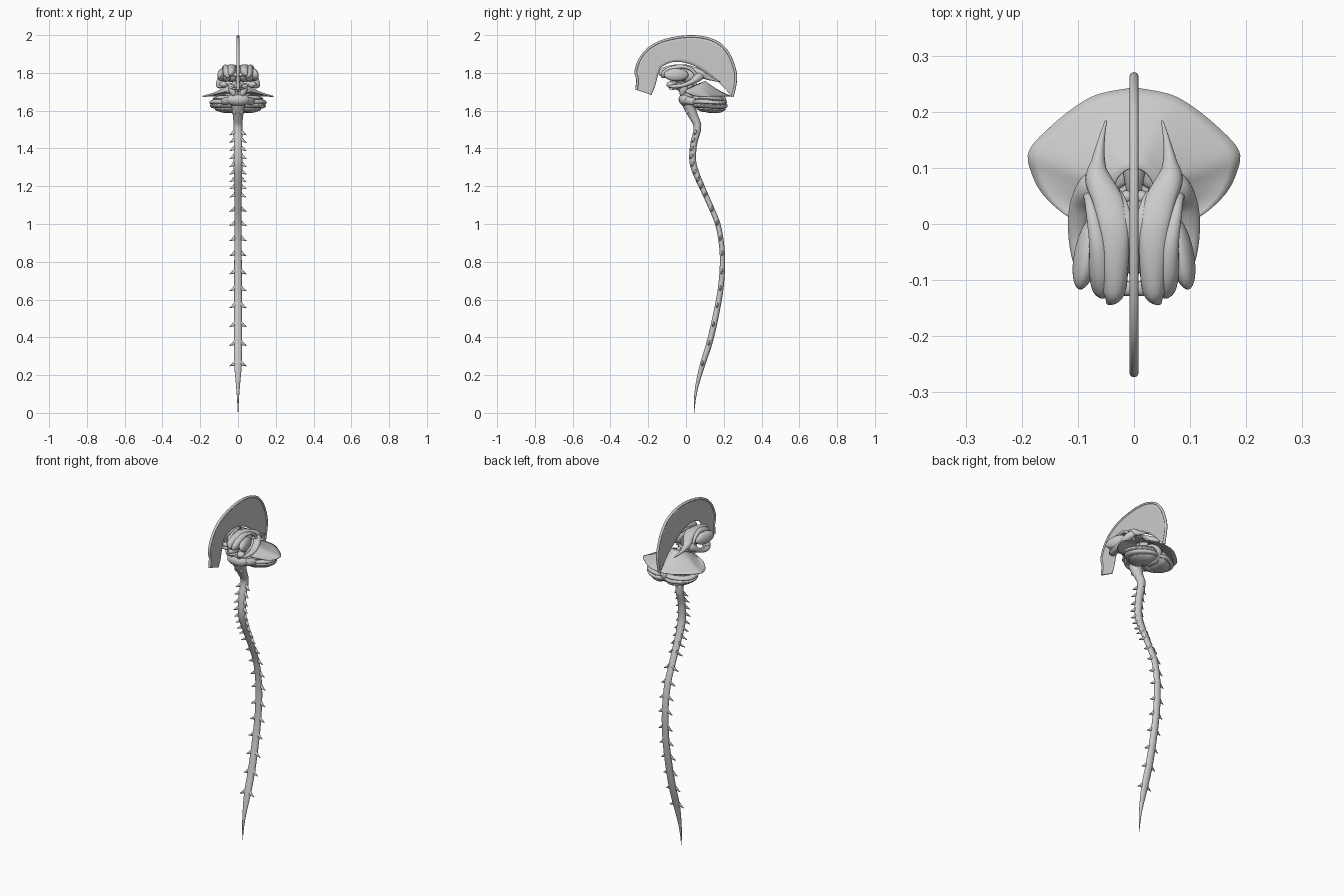
import bpy, bmesh, math
from mathutils import Vector


def finish(name, bm, mirror=False, angle=60):
    bmesh.ops.recalc_face_normals(bm, faces=bm.faces)
    me = bpy.data.meshes.new(name)
    bm.to_mesh(me)
    bm.free()
    ob = bpy.data.objects.new(name, me)
    bpy.context.collection.objects.link(ob)
    if mirror:
        ob.modifiers.new("mirror", 'MIRROR')
    for p in me.polygons:
        p.use_smooth = True
    bpy.ops.object.select_all(action='DESELECT')
    ob.select_set(True)
    bpy.context.view_layer.objects.active = ob
    bpy.ops.object.shade_smooth_by_angle(angle=math.radians(angle))
    return ob


def spline(pts, n):
    """Catmull-Rom through tuples of any length."""
    out = []
    for i in range(len(pts) - 1):
        a, b = pts[max(i - 1, 0)], pts[i]
        c, d = pts[i + 1], pts[min(i + 2, len(pts) - 1)]
        for k in range(n):
            t = k / n
            out.append([0.5 * (2*q + (r-p)*t + (2*p-5*q+4*r-s)*t*t + (3*q-p-3*r+s)*t**3)
                        for p, q, r, s in zip(a, b, c, d)])
    return out + [list(pts[-1])]


def sweep(name, pts, n=6, sides=20, mirror=False):
    """Elliptical tube; points are x, y, z, half width in x, half depth."""
    bm = bmesh.new()
    path = spline(pts, n)
    rings = []
    for i, p in enumerate(path):
        t = Vector(path[min(i + 1, len(path) - 1)][:3]) - Vector(path[max(i - 1, 0)][:3])
        t.normalize()
        u = (Vector((1, 0, 0)) - t * t.x).normalized()
        v = t.cross(u)
        ring = []
        for k in range(sides):
            a = 2 * math.pi * k / sides
            ring.append(bm.verts.new(Vector(p[:3]) + u * max(p[3], .0005) * math.cos(a)
                                     + v * max(p[4], .0005) * math.sin(a)))
        rings.append(ring)
    for r, s in zip(rings, rings[1:]):
        for k in range(sides):
            bm.faces.new((r[k], r[k-1], s[k-1], s[k]))
    bm.faces.new(rings[0])
    bm.faces.new(rings[-1])
    return finish(name, bm, mirror)


def blob(name, c, r, rot=(0, 0, 0), mirror=False):
    bm = bmesh.new()
    bmesh.ops.create_uvsphere(bm, u_segments=32, v_segments=20, radius=1)
    ob = finish(name, bm)
    from mathutils import Matrix, Euler
    ob.data.transform(Matrix.Translation(c) @ Euler(rot).to_matrix().to_4x4()
                      @ Matrix.Diagonal((*r, 1)))
    if mirror:
        ob.modifiers.new("mirror", 'MIRROR')
    return ob


def sheet(name, outer, inner, thick, n=5, rows=8, sag=0, mirror=False):
    """Membrane spanned between two edges."""
    bm = bmesh.new()
    grid = []
    for o, i in zip(spline(outer, n), spline(inner, n)):
        row = []
        for k in range(rows + 1):
            p = Vector(o).lerp(Vector(i), k / rows)
            p.z -= sag * math.sin(math.pi * k / rows)
            row.append(bm.verts.new(p))
        grid.append(row)
    for r, s in zip(grid, grid[1:]):
        for k in range(rows):
            bm.faces.new((r[k], r[k+1], s[k+1], s[k]))
    ob = finish(name, bm, mirror)
    m = ob.modifiers.new("thickness", 'SOLIDIFY')
    m.thickness = thick
    m.offset = 0
    return ob


# Falx: sickle-shaped midline membrane with a thick outer rim
outer = [(-.262, 1.71), (-.257, 1.765), (-.266, 1.81), (-.24, 1.879), (-.193, 1.932), (-.114, 1.972),
         (0, 1.992), (.098, 1.986), (.178, 1.953), (.23, 1.892), (.26, 1.81), (.262, 1.75), (.246, 1.675)]
inner = [(-.183, 1.683), (-.165, 1.725), (-.152, 1.775), (-.145, 1.8), (-.13, 1.83), (-.085, 1.853),
         (-.035, 1.858), (.02, 1.846), (.06, 1.828), (.11, 1.797), (.15, 1.77), (.178, 1.745), (.235, 1.685)]
sheet("falx", [(0, *p) for p in outer], [(0, *p) for p in inner], .006)
sweep("falx_rim", [(0, y, z, .008, .007) for y, z in outer], 5, 8)

# Tentorium: tent-shaped membrane over the cerebellum
sheet("tentorium",
      [(0, .243, 1.675), (.06, .232, 1.677), (.1, .212, 1.677), (.15, .172, 1.677), (.187, .13, 1.677),
       (.182, .09, 1.673), (.16, .05, 1.677), (.115, .012, 1.69), (.06, -.005, 1.702)],
      [(0, .1, 1.757), (.012, .097, 1.755), (.022, .09, 1.752), (.03, .08, 1.748), (.036, .065, 1.742),
       (.04, .05, 1.735), (.042, .03, 1.725), (.042, .01, 1.715), (.04, -.005, 1.708)],
      .003, sag=.008, mirror=True)

# Cerebellum: lobed body with stacked leaf grooves and a rear midline notch
bm = bmesh.new()
bmesh.ops.create_uvsphere(bm, u_segments=96, v_segments=72, radius=1)
for v in bm.verts:
    d = v.co.copy()
    h = d.z - .25 * d.y * abs(d.y)
    groove = abs(math.sin(math.pi * (h * 2.3 + .15)))
    s = 1 - .11 * (1 - groove) ** 3
    mid = math.exp(-(d.x / .17) ** 2)
    y = d.y * s * (1 - (.16 if d.y > 0 else .35) * mid)
    z = d.z * s * (1 - (.35 if d.z < 0 else -.15) * mid)
    v.co = (d.x * .152 * s, .122 + y * .103, 1.638 + z * .056 - .012 * d.y)
finish("cerebellum", bm)
sweep("vermis", [(0, .05, 1.69, .012, .01), (0, .11, 1.705, .022, .016), (0, .17, 1.685, .025, .018),
                 (0, .2, 1.645, .022, .016), (0, .17, 1.605, .02, .014), (0, .12, 1.6, .008, .006)])

# Brainstem
sweep("brainstem", [(0, .015, 1.77, .01, .01), (0, .015, 1.74, .036, .03), (0, .008, 1.7, .045, .035),
                    (0, .01, 1.655, .045, .036), (0, .02, 1.615, .034, .03), (0, .04, 1.57, .027, .024),
                    (0, .058, 1.53, .023, .021), (0, .06, 1.49, .022, .019)])
blob("pons", (0, -.003, 1.658), (.062, .036, .034), (-.2, 0, 0))
sweep("cerebellar_peduncle", [(.03, -.005, 1.658, .02, .022), (.06, .02, 1.652, .018, .02),
                              (.08, .08, 1.645, .02, .02)], mirror=True)
blob("medulla_olive", (.016, .012, 1.605), (.011, .012, .024), (-.3, 0, 0), True)
blob("cerebral_peduncle", (.03, -.012, 1.708), (.019, .022, .036), (-.3, .35, 0), True)
blob("hypothalamus", (0, -.042, 1.73), (.022, .035, .02))
blob("mammillary_body", (.009, -.035, 1.71), (.008, .009, .009), (0, 0, 0), True)
sweep("optic_tract", [(.002, -.085, 1.718, .008, .006), (.02, -.06, 1.717, .007, .006),
                      (.04, -.02, 1.725, .007, .006), (.045, .02, 1.745, .006, .006)], mirror=True)
blob("colliculus", (.013, .048, 1.735), (.013, .012, .014), (0, 0, 0), True)

# Deep nuclei, one side mirrored
blob("thalamus", (.034, .005, 1.785), (.026, .055, .034), (0, 0, -.3), True)
blob("lentiform_nucleus", (.084, -.052, 1.79), (.022, .066, .034), (0, -.15, .2), True)
blob("pallidum", (.062, -.045, 1.783), (.022, .052, .03), (0, 0, .2), True)
sweep("caudate_nucleus", [(.052, -.128, 1.775, .004, .004), (.056, -.115, 1.79, .018, .02),
                          (.06, -.085, 1.813, .02, .02), (.065, -.035, 1.832, .015, .012),
                          (.074, .015, 1.825, .011, .009), (.08, .046, 1.798, .009, .008),
                          (.086, .045, 1.765, .008, .007), (.088, .01, 1.743, .008, .006),
                          (.085, -.04, 1.738, .007, .006), (.08, -.065, 1.742, .004, .004)], mirror=True)
blob("amygdala", (.076, -.08, 1.738), (.022, .024, .018), (0, 0, .2), True)

# Ventricles: arched body with rear and lower horns
sweep("lateral_ventricle", [(.046, -.141, 1.79, .004, .006), (.036, -.12, 1.803, .02, .024),
                            (.034, -.07, 1.825, .024, .017), (.036, -.01, 1.834, .026, .011),
                            (.046, .04, 1.82, .027, .013), (.064, .08, 1.795, .023, .02),
                            (.064, .11, 1.778, .013, .014), (.058, .15, 1.763, .006, .007),
                            (.05, .184, 1.752, .002, .002)], mirror=True)
sweep("lower_horn", [(.066, .1, 1.787, .006, .008), (.08, .068, 1.778, .02, .022),
                     (.095, .03, 1.752, .02, .014), (.1, -.02, 1.733, .017, .011),
                     (.092, -.07, 1.728, .015, .01), (.08, -.1, 1.733, .004, .004)], mirror=True)
blob("third_ventricle", (0, -.01, 1.775), (.008, .06, .036))
sweep("fornix", [(.008, -.075, 1.75, .005, .005), (.008, -.08, 1.79, .007, .006),
                 (.01, -.05, 1.822, .01, .006), (.014, 0, 1.832, .012, .006),
                 (.028, .05, 1.812, .01, .006), (.048, .07, 1.78, .006, .006)], mirror=True)
blob("front_commissure", (0, -.115, 1.79), (.045, .014, .012))

# Spinal cord with its S-shaped path
cord = [(.06, 1.53, .023, .021), (.058, 1.49, .023, .019), (.04, 1.42, .022, .018),
        (.036, 1.333, .023, .018), (.055, 1.264, .022, .017), (.09, 1.184, .02, .015),
        (.13, 1.094, .019, .014), (.168, 1.0, .019, .014), (.188, .893, .019, .014),
        (.193, .787, .02, .014), (.183, .654, .02, .015), (.156, .506, .021, .016),
        (.125, .374, .021, .016), (.088, .257, .02, .014), (.06, .151, .011, .009),
        (.047, .07, .005, .005), (.043, 0, .001, .001)]
cord = [(0, *p) for p in cord]
sweep("spinal_cord", cord)

# Nerve root pairs along the cord
path = spline(cord, 12)
levels = [1.48, 1.44, 1.396, 1.354, 1.312, 1.272, 1.232, 1.195, 1.15, 1.075, 1.0,
          .92, .84, .744, .655, .565, .465, .365, .257]
for i, z in enumerate(levels):
    y, w = [(p[1], p[3]) for p in path if p[2] <= z][0]
    f = .006 if i < 9 else .002
    sweep(f"nerve_root_{i + 1}", [(w * .4, y, z + .015, .012, .008), (w + .003, y - f, z + .002, .009, .006),
                                  (.034, y - f * 1.5, z - .004, .005, .004),
                                  (.045, y - f * 2, z - .009, .002, .002)], 2, 8, True)
